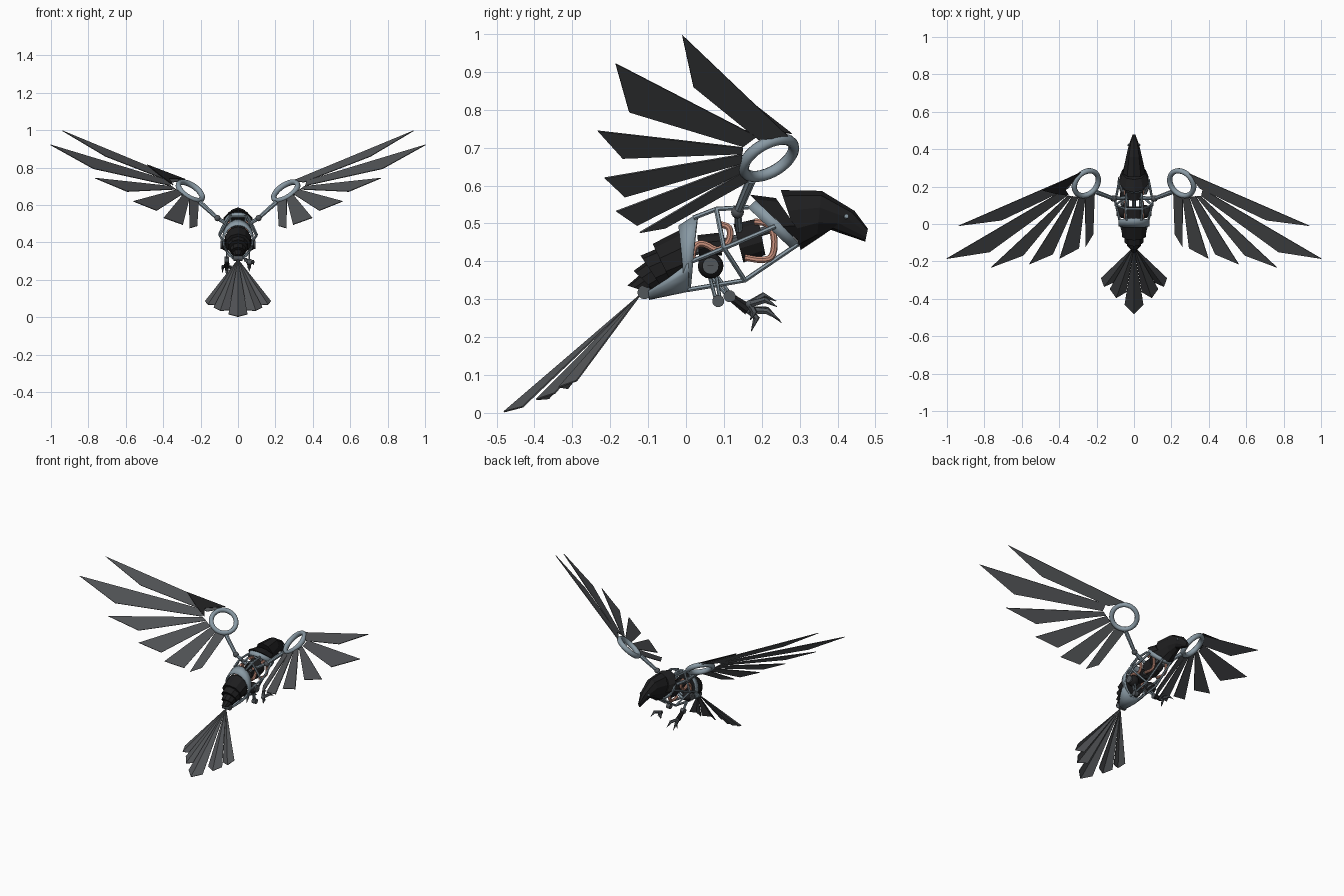
import bpy, bmesh, math
from mathutils import Vector, Matrix

if "Cube" in bpy.data.objects:
    bpy.data.objects.remove(bpy.data.objects["Cube"])


def material(name, rgb):
    m = bpy.data.materials.new(name)
    m.diffuse_color = (*rgb, 1)
    m.use_nodes = True
    m.node_tree.nodes["Principled BSDF"].inputs["Base Color"].default_value = m.diffuse_color
    return m


FEATHER = material("feather grey", (0.083, 0.087, 0.093))
BLACK = material("plate black", (0.013, 0.013, 0.014))
STEEL = material("blue steel", (0.25, 0.32, 0.37))
COPPER = material("copper", (0.60, 0.29, 0.21))
JOINT = material("joint grey", (0.085, 0.095, 0.105))


def finish(name, bm, mat, smooth=False):
    bmesh.ops.recalc_face_normals(bm, faces=bm.faces)
    me = bpy.data.meshes.new(name)
    bm.to_mesh(me)
    bm.free()
    me.materials.append(mat)
    ob = bpy.data.objects.new(name, me)
    bpy.context.collection.objects.link(ob)
    if smooth:
        bpy.ops.object.select_all(action='DESELECT')
        ob.select_set(True)
        bpy.context.view_layer.objects.active = ob
        bpy.ops.object.shade_smooth_by_angle(angle=math.radians(40))
    return ob


def solidify(ob, thickness):
    mod = ob.modifiers.new("thickness", 'SOLIDIFY')
    mod.thickness = thickness
    mod.offset = 0


def loft(name, sections, mat, sides=12, lower=False, caps=True, smooth=False):
    """Sections are (top y, top z, bottom y, bottom z, half width)."""
    bm = bmesh.new()
    rings = []
    for ty, tz, by, bz, w in sections:
        mid = Vector((0, (ty + by) / 2, (tz + bz) / 2))
        up = Vector((0, (ty - by) / 2, (tz - bz) / 2))
        if lower:
            angles = [math.pi + math.pi * i / sides for i in range(sides + 1)]
        else:
            angles = [2 * math.pi * (i + 0.5) / sides for i in range(sides)]
        rings.append([bm.verts.new(mid + up * math.sin(a) + Vector((w * math.cos(a), 0, 0)))
                      for a in angles])
    for r0, r1 in zip(rings, rings[1:]):
        n = len(r0)
        for i in range(n - 1 if lower else n):
            j = (i + 1) % n
            bm.faces.new((r0[i], r0[j], r1[j], r1[i]))
    if caps and not lower:
        bm.faces.new(rings[0])
        bm.faces.new(rings[-1])
    return finish(name, bm, mat, smooth)


def tube(name, pts, radii, mat, sides=8, smooth=True, rounds=0):
    """Rod through points; rounds cuts the corners into a smooth bend."""
    pts = [Vector(p) for p in pts]
    for _ in range(rounds):
        cut = [pts[0]]
        for a, b in zip(pts, pts[1:]):
            cut += [a.lerp(b, 0.25), a.lerp(b, 0.75)]
        pts = cut + [pts[-1]]
    if not isinstance(radii, (list, tuple)):
        radii = [radii] * len(pts)
    bm = bmesh.new()
    rings = []
    for i, p in enumerate(pts):
        d = (pts[min(i + 1, len(pts) - 1)] - pts[max(i - 1, 0)]).normalized()
        u = d.cross(Vector((0.92, 0.11, 0.37))).normalized()
        v = d.cross(u)
        rings.append([bm.verts.new(p + radii[i] * (u * math.cos(a) + v * math.sin(a)))
                      for a in (2 * math.pi * k / sides for k in range(sides))])
    for r0, r1 in zip(rings, rings[1:]):
        for i in range(sides):
            j = (i + 1) % sides
            bm.faces.new((r0[i], r0[j], r1[j], r1[i]))
    bm.faces.new(rings[0])
    bm.faces.new(rings[-1])
    return finish(name, bm, mat, smooth)


def ball(name, pos, r, mat):
    bm = bmesh.new()
    bmesh.ops.create_uvsphere(bm, u_segments=14, v_segments=8, radius=r,
                              matrix=Matrix.Translation(pos))
    return finish(name, bm, mat, True)


def sheet(name, pts, mat, faces):
    bm = bmesh.new()
    vs = [bm.verts.new(p) for p in pts]
    for f in faces:
        bm.faces.new([vs[i] for i in f])
    ob = finish(name, bm, mat)
    solidify(ob, 0.004)
    return ob


# Wings: every feather lies in one tilted plane through the ring centre
CENTRE = Vector((0.255, 0.218, 0.673))
NORMAL = Vector((-0.67, -0.588, 1)).normalized()


def wing_point(s, y, z, dx=0):
    x = CENTRE.x + ((z - CENTRE.z) - 0.588 * (y - CENTRE.y)) / 0.67
    return Vector((s * (x + dx), y, z))


# Each feather: tip, corner, lower root, upper root as (y, z)
FEATHERS = [
    ((-0.01, 0.997), (0.02, 0.86), (0.19, 0.722), (0.272, 0.728)),
    ((-0.186, 0.922, 0.022), (-0.15, 0.794, 0.014), (0.15, 0.703), (0.186, 0.73)),
    ((-0.233, 0.744, 0.008), (-0.168, 0.672), (0.148, 0.684), (0.15, 0.70)),
    ((-0.215, 0.62, 0.004), (-0.162, 0.57), (0.144, 0.658), (0.148, 0.682)),
    ((-0.184, 0.532), (-0.13, 0.495), (0.146, 0.634), (0.144, 0.656)),
    ((-0.122, 0.476), (-0.055, 0.488), (0.165, 0.612), (0.146, 0.634)),
]
# Claws as (base, [(spread, middle, tip)]) in (y, z): the right foot sits higher
FEET = {
    1: ((0.168, 0.287), [(-0.02, (0.205, 0.31), (0.238, 0.295)), (0.02, (0.21, 0.298), (0.24, 0.28)),
                         (0, (0.18, 0.265), (0.17, 0.245))]),
    -1: ((0.165, 0.272), [(-0.02, (0.215, 0.272), (0.252, 0.238)), (0.02, (0.215, 0.268), (0.248, 0.245)),
                          (0, (0.186, 0.25), (0.172, 0.215))]),
}

for s, side in ((1, "right"), (-1, "left")):
    for i, f in enumerate(FEATHERS):
        sheet(f"{side}_wing_feather_{i + 1}", [wing_point(s, *p) for p in f],
              FEATHER, [(0, 1, 2, 3)])

    # Wing ring, a torus swept round the plane normal
    bm = bmesh.new()
    n = Vector((s * NORMAL.x, NORMAL.y, NORMAL.z))
    c = Vector((s * CENTRE.x, CENTRE.y, CENTRE.z))
    u = n.orthogonal().normalized()
    v = n.cross(u)
    grid = []
    for i in range(32):
        a = 2 * math.pi * i / 32
        out = u * math.cos(a) + v * math.sin(a)
        grid.append([bm.verts.new(c + out * (0.074 + 0.014 * math.cos(b)) + n * 0.016 * math.sin(b))
                     for b in (2 * math.pi * k / 10 for k in range(10))])
    for i in range(32):
        for k in range(10):
            bm.faces.new((grid[i][k], grid[(i + 1) % 32][k],
                          grid[(i + 1) % 32][(k + 1) % 10], grid[i][(k + 1) % 10]))
    finish(f"{side}_wing_ring", bm, STEEL, True)

    # Wing arm
    tube(f"{side}_wing_arm", [(s * 0.11, 0.136, 0.53), (s * 0.205, 0.172, 0.615)], [0.011, 0.013], STEEL)
    tube(f"{side}_shoulder_rod", [(s * 0.03, 0.14, 0.48), (s * 0.11, 0.136, 0.53)], 0.010, STEEL)
    ball(f"{side}_shoulder_joint", (s * 0.11, 0.136, 0.53), 0.017, JOINT)

    # Rib cage rails
    rails = {
        "top_rail": [(s * 0.04, 0.02, 0.515), (s * 0.045, 0.08, 0.538), (s * 0.04, 0.165, 0.543)],
        "side_rail": [(s * 0.076, 0.015, 0.40), (s * 0.10, 0.12, 0.443), (s * 0.078, 0.235, 0.492)],
        "keel_rail": [(s * 0.03, 0.005, 0.325), (s * 0.035, 0.155, 0.35), (s * 0.03, 0.295, 0.445)],
        "rib": [(s * 0.045, 0.08, 0.538), (s * 0.098, 0.10, 0.435), (s * 0.035, 0.155, 0.35)],
    }
    for name, pts in rails.items():
        tube(f"{side}_{name}", pts, 0.0065, STEEL, 6)

    # Copper pipes
    x = s * 0.045
    tube(f"{side}_rear_pipe", [(x, 0.015, 0.40), (x, 0.02, 0.44), (x, 0.045, 0.45), (x, 0.085, 0.425),
                               (x, 0.115, 0.45), (x, 0.118, 0.49), (x, 0.09, 0.498)], 0.009, COPPER, rounds=2)
    tube(f"{side}_front_pipe", [(x, 0.18, 0.505), (x, 0.22, 0.50), (x, 0.235, 0.46), (x, 0.23, 0.41),
                                (x, 0.20, 0.402), (x, 0.155, 0.41)], 0.009, COPPER, rounds=2)

    # Hip with cap, thigh rods and knee
    x = s * 0.06
    ky, kz = (0.085, 0.295) if s > 0 else (0.115, 0.308)
    ball(f"{side}_hip", (x, 0.065, 0.388), 0.034, BLACK)
    tube(f"{side}_hip_cap", [(x, 0.065, 0.388), (x + s * 0.033, 0.065, 0.388)], 0.022, JOINT, 14)
    for k in (-0.009, 0.009):
        tube(f"{side}_thigh_rod", [(x, 0.07 + k, 0.365), (x, ky + k * 0.6, kz)], 0.005, STEEL, 6)
    tube(f"{side}_knee", [(x - 0.012, ky, kz), (x + 0.012, ky, kz)], 0.016, JOINT, 12)

    # Shin on the left leg, claws on both
    base, toes = FEET[s]
    if s < 0:
        tube("left_shin", [(x, ky, kz), (x, *base)], [0.011, 0.016], BLACK, 8, False)
    ball(f"{side}_foot", (x, *base), 0.011, JOINT)
    for dx, a, b in toes:
        tube(f"{side}_toe", [(x, *base), (x + dx, *a), (x + dx * 1.2, *b)],
             [0.010, 0.009, 0.001], JOINT, 6, False)

    # Eye
    tube(f"{side}_eye", [(s * 0.026, 0.422, 0.517), (s * 0.032, 0.424, 0.519)], 0.006, STEEL)

# Short dark covert laid over the root of the left wing
lift = Vector((-NORMAL.x, NORMAL.y, NORMAL.z)) * 0.008
sheet("left_wing_covert", [wing_point(-1, *p) + lift for p in
                           ((0.182, 0.81), (0.165, 0.755), (0.155, 0.70), (0.19, 0.735), (0.282, 0.732))],
      BLACK, [(0, 1, 2, 3, 4)])

# Tail fan: folded blades with a raised centre ridge
ROOT = Vector((0, -0.122, 0.31))
for name, tip, w in (("centre", (0, -0.48, 0.003), 0.05), ("inner_right", (0.095, -0.395, 0.035), 0.045),
                     ("inner_left", (-0.095, -0.395, 0.035), 0.045),
                     ("outer_right", (0.16, -0.335, 0.068), 0.036),
                     ("outer_left", (-0.16, -0.335, 0.068), 0.036)):
    d = Vector(tip) - ROOT
    across = d.cross(Vector((0, -0.65, 0.76))).normalized()
    sag = Vector((0, 0.013, -0.018))
    sheet(f"tail_feather_{name}", [ROOT, ROOT + d * 0.9 + across * w + sag, tip,
                                   ROOT + d * 0.9 - across * w + sag], FEATHER, [(0, 1, 2), (0, 2, 3)])
tube("tail_pivot", [(-0.025, -0.11, 0.318), (0.025, -0.11, 0.318)], 0.018, JOINT, 14)

# Overlapping rump plates
for i, (a, b) in enumerate((
        ((-0.012, 0.485, 0.0, 0.345, 0.072), (-0.088, 0.446, -0.035, 0.335, 0.067)),
        ((-0.05, 0.445, -0.03, 0.34, 0.058), (-0.12, 0.415, -0.06, 0.325, 0.052)),
        ((-0.09, 0.41, -0.055, 0.33, 0.045), (-0.138, 0.375, -0.08, 0.318, 0.038)),
        ((-0.115, 0.37, -0.08, 0.32, 0.032), (-0.155, 0.336, -0.10, 0.318, 0.02)))):
    loft(f"rump_plate_{i + 1}", [a, b], BLACK, 10)

# Steel belly shell, hip collar and neck collar
solidify(loft("belly_shell", [(0.005, 0.47, 0.008, 0.322, 0.08), (-0.05, 0.40, -0.045, 0.311, 0.06),
                              (-0.10, 0.345, -0.098, 0.30, 0.03)], STEEL, 10, lower=True, smooth=True), 0.004)
solidify(loft("hip_collar", [(-0.018, 0.492, -0.004, 0.325, 0.079), (0.03, 0.523, 0.012, 0.323, 0.08)],
              STEEL, 20, caps=False, smooth=True), 0.008)
solidify(loft("neck_collar", [(0.165, 0.54, 0.28, 0.432, 0.07), (0.19, 0.562, 0.30, 0.446, 0.074)],
              STEEL, 20, caps=False, smooth=True), 0.008)

# Engine parts inside the cage
loft("engine_block", [(0.125, 0.50, 0.152, 0.395, 0.05), (0.19, 0.515, 0.21, 0.415, 0.05)], BLACK, 12)
loft("rear_drum", [(0.03, 0.47, 0.035, 0.41, 0.04), (0.09, 0.477, 0.095, 0.415, 0.04)], BLACK, 12)
tube("spine_rod", [(0, 0.0, 0.42), (0, 0.24, 0.49)], 0.012, JOINT)
tube("cage_crossbar", [(-0.045, 0.08, 0.538), (0.045, 0.08, 0.538)], 0.006, STEEL, 6)

# Neck plate and head with beak
loft("neck_plate", [(0.168, 0.576, 0.302, 0.447, 0.081), (0.237, 0.567, 0.316, 0.455, 0.066)], BLACK, 10)
loft("head", [(0.25, 0.588, 0.303, 0.43, 0.062), (0.358, 0.586, 0.345, 0.458, 0.046),
              (0.445, 0.533, 0.382, 0.483, 0.029), (0.48, 0.486, 0.473, 0.452, 0.008)], BLACK, 10)
